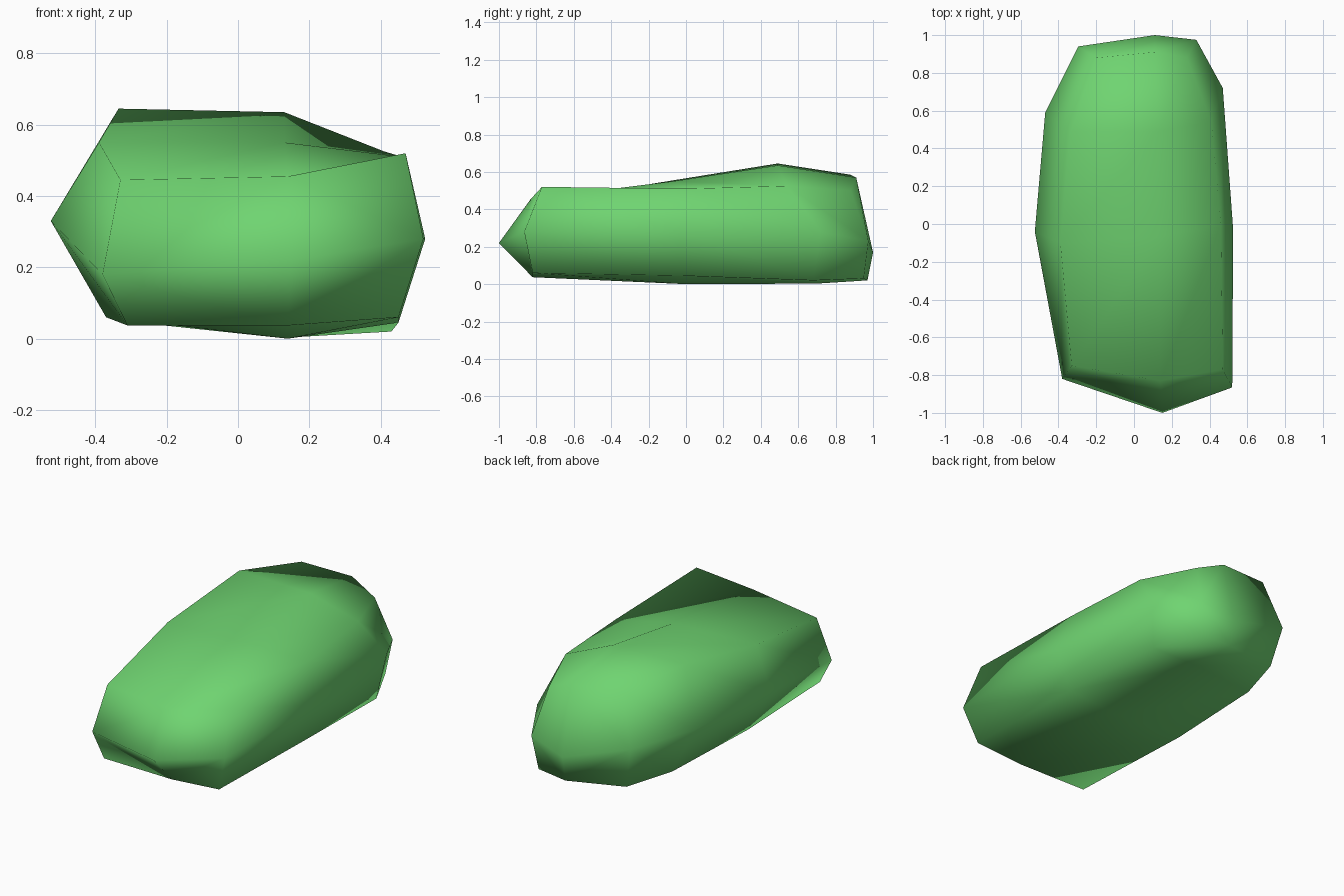
import bpy
import bmesh
from mathutils import Vector

# Remove the default cube
default_cube = bpy.data.objects.get("Cube")
if default_cube:
    bpy.data.objects.remove(default_cube, do_unlink=True)


def make_material(name, colour):
    material = bpy.data.materials.new(name)
    material.use_nodes = True
    material.diffuse_color = colour
    shader = material.node_tree.nodes["Principled BSDF"]
    shader.inputs["Base Color"].default_value = colour
    shader.inputs["Roughness"].default_value = 0.8
    return material


def cap_end(bm, ring, centre):
    """Close an end with four quads that meet at a raised centre point."""
    tip = bm.verts.new(Vector(centre))
    count = len(ring)
    for corner in range(0, count, 2):
        before = ring[(corner - 1) % count]
        after = ring[(corner + 1) % count]
        bm.faces.new((before, ring[corner], after, tip))


def bridge(bm, first, second):
    """Join two neighbouring rings with a band of quads."""
    count = len(first)
    for i in range(count):
        j = (i + 1) % count
        bm.faces.new((first[i], first[j], second[j], second[i]))


# Cross-sections from front to back, each running clockwise from the
# top corner on the right side: corner, middle, corner, side and so on
sections = [
    # blunt front
    [(-.33, -.75, .445), (.14, -.83, .455), (.47, -.77, .52), (.52, -.865, .28),
     (.45, -.82, .06), (.14, -.82, .037), (-.31, -.81, .037), (-.38, -.82, .18)],
    # widest part
    [(-.39, -.1, .55), (.13, -.07, .55), (.46, 0, .51), (.525, -.03, .28),
     (.45, -.02, .045), (.14, 0, 0), (-.37, -.05, .06), (-.525, -.04, .33)],
    # raised hump
    [(-.335, .49, .645), (.13, .49, .635), (.41, .54, .525), (.47, .72, .28),
     (.43, .68, .02), (.14, .7, .003), (-.33, .6, .05), (-.47, .59, .33)],
    # narrow back
    [(-.2, .88, .585), (.11, .91, .57), (.28, .88, .5), (.33, .975, .23),
     (.3, .95, .03), (.11, .97, .02), (-.24, .9, .05), (-.295, .94, .3)],
]
front_tip = (.15, -1, .22)
back_tip = (.11, 1, .17)

# Loft the stone through its sections and close both ends
bm = bmesh.new()
rings = [[bm.verts.new(Vector(point)) for point in section] for section in sections]
for first, second in zip(rings, rings[1:]):
    bridge(bm, first, second)
cap_end(bm, rings[0], front_tip)
cap_end(bm, rings[-1], back_tip)
bmesh.ops.recalc_face_normals(bm, faces=bm.faces)

# Soft shading over the whole stone
for face in bm.faces:
    face.smooth = True

mesh = bpy.data.meshes.new("stone")
bm.to_mesh(mesh)
bm.free()
mesh.materials.append(make_material("leaf green", (.16, .66, .165, 1)))
stone = bpy.data.objects.new("stone", mesh)
bpy.context.collection.objects.link(stone)
